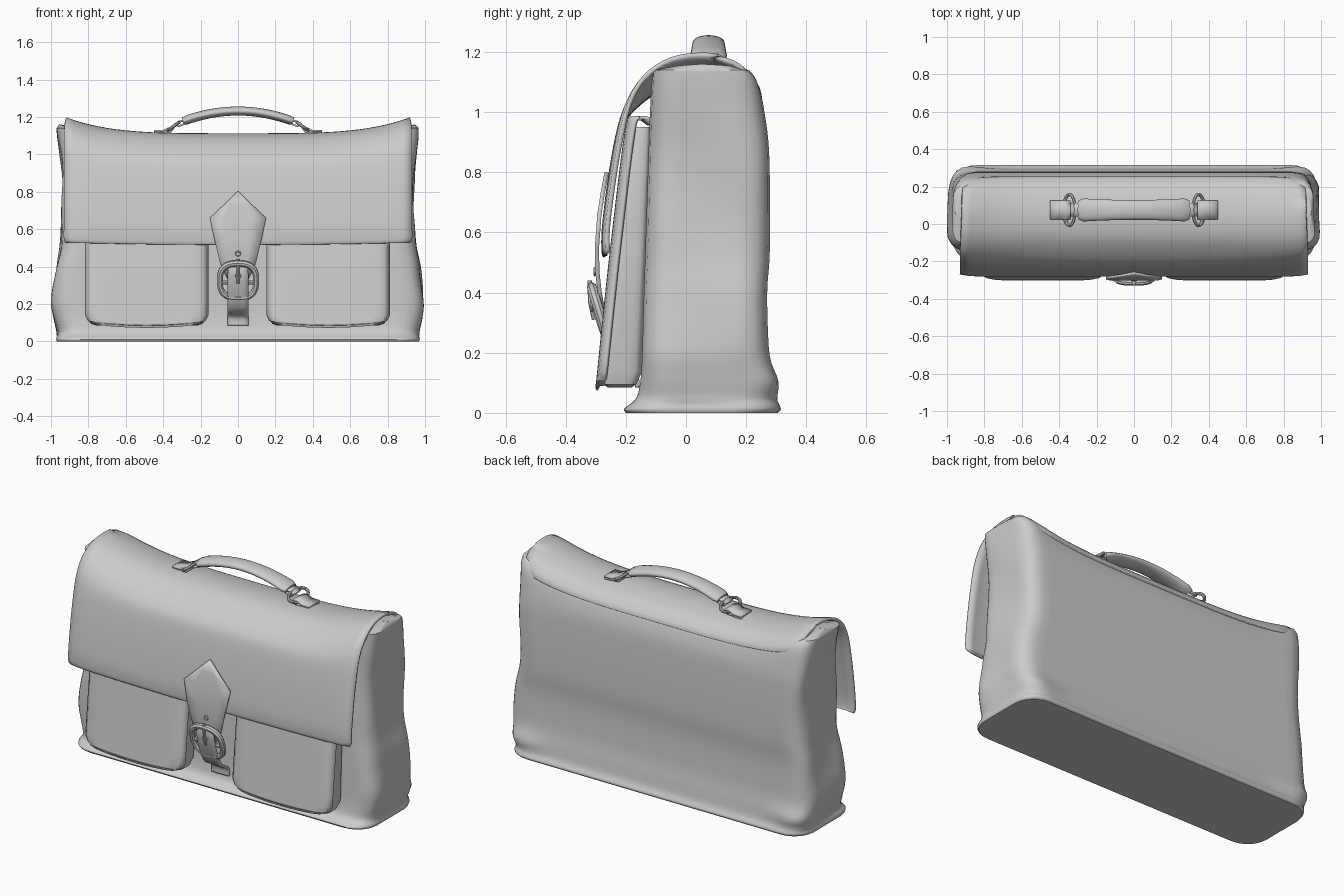
import bpy, bmesh, math
from mathutils import Vector

if "Cube" in bpy.data.objects:
    bpy.data.objects.remove(bpy.data.objects["Cube"])


def make(name, verts, faces, thick=0, angle=40):
    me = bpy.data.meshes.new(name)
    me.from_pydata([tuple(v) for v in verts], [], faces)
    bm = bmesh.new()
    bm.from_mesh(me)
    bmesh.ops.recalc_face_normals(bm, faces=bm.faces)
    bm.to_mesh(me)
    bm.free()
    ob = bpy.data.objects.new(name, me)
    bpy.context.collection.objects.link(ob)
    if thick:
        m = ob.modifiers.new("thickness", 'SOLIDIFY')
        m.thickness, m.offset = thick, 0
    finish(ob, angle)
    return ob


def finish(ob, angle=40):
    bpy.ops.object.select_all(action='DESELECT')
    ob.select_set(True)
    bpy.context.view_layer.objects.active = ob
    if ob.type == 'CURVE':
        bpy.ops.object.convert(target='MESH')
    bpy.ops.object.shade_smooth_by_angle(angle=math.radians(angle))


def spline(pts, n):
    """Catmull-Rom through points of any dimension."""
    out = []
    for i in range(len(pts) - 1):
        a, b, c, d = (pts[max(0, min(len(pts) - 1, i + k))] for k in (-1, 0, 1, 2))
        for j in range(n):
            t = j / n
            out.append(tuple(0.5 * (2 * q + (r - p) * t + (2 * p - 5 * q + 4 * r - s) * t * t
                       + (3 * q - p - 3 * r + s) * t ** 3) for p, q, r, s in zip(a, b, c, d)))
    return out + [tuple(pts[-1])]


def loft(name, rings, angle=40, cap_top=True):
    n = len(rings[0])
    faces = [(i * n + j, i * n + (j + 1) % n, (i + 1) * n + (j + 1) % n, (i + 1) * n + j)
             for i in range(len(rings) - 1) for j in range(n)]
    faces.append(tuple(range(n)))
    if cap_top:
        faces.append(tuple(range((len(rings) - 1) * n, len(rings) * n)))
    return make(name, [v for r in rings for v in r], faces, 0, angle)


def sheet(name, rows, thick, angle=40):
    n = len(rows[0])
    faces = [(i * n + j, i * n + j + 1, (i + 1) * n + j + 1, (i + 1) * n + j)
             for i in range(len(rows) - 1) for j in range(n - 1)]
    return make(name, [v for r in rows for v in r], faces, thick, angle)


def tube(name, pts, radius, closed=True):
    cu = bpy.data.curves.new(name, 'CURVE')
    cu.dimensions = '3D'
    cu.bevel_depth, cu.bevel_resolution, cu.use_fill_caps = radius, 2, True
    sp = cu.splines.new('POLY')
    sp.points.add(len(pts) - 1)
    for p, q in zip(sp.points, pts):
        p.co = (*q, 1)
    sp.use_cyclic_u = closed
    ob = bpy.data.objects.new(name, cu)
    bpy.context.collection.objects.link(ob)
    finish(ob)


def rounded_ring(z, hx, yf, yb, r, cx=0, nx=40, ny=12):
    hy, cy = (yb - yf) / 2, (yb + yf) / 2
    r = min(r, hy)
    sq = [(-1 + 2 * i / nx, -1) for i in range(nx)] + [(1, -1 + 2 * i / ny) for i in range(ny)]
    sq += [(-a, -b) for a, b in sq]
    out = []
    for u, v in sq:
        p = Vector((u * hx, v * hy))
        c = Vector((max(-hx + r, min(hx - r, p.x)), max(-hy + r, min(hy - r, p.y))))
        d = p - c
        if d.length > r:
            d = d.normalized() * r
        out.append((cx + c.x + d.x, cy + c.y + d.y, z))
    return out


def sag(x, y, z):
    """The top of the bag droops between its two ends."""
    w = max(0, min(1, (z - 0.9) / 0.25))
    w = w * w * (3 - 2 * w)
    return (x, y, z - 0.085 * w * (1 - min(1, abs(x) / 0.92) ** 4))


def crumple(x, y, z):
    """Soft leather wrinkles on the ends and rear lower corners."""
    if abs(x) > 0.85 and z > 0.03:
        x *= 1 + 0.006 * math.sin(13 * z + 10 * y + x)
    if y > 0.1 and abs(x) > 0.7:
        y += 0.03 * math.exp(-((z - 0.1) / 0.05) ** 2) * (abs(x) - 0.7) / 0.3
    return sag(x, y, z)


# main bag body: z, half width, front y, back y, corner radius
profile = [(0, .968, -.20, .305, .13), (.015, .972, -.205, .315, .13), (.05, .965, -.165, .298, .11),
           (.12, .98, -.15, .288, .10), (.22, .994, -.145, .275, .10), (.4, .972, -.14, .27, .09),
           (.55, .945, -.135, .279, .09), (.85, .94, -.125, .277, .08), (1.0, .95, -.12, .262, .08),
           (1.1, .962, -.115, .243, .08), (1.14, .965, -.11, .215, .07)]
levels = spline(profile, 4) + [(1.155, .955, -.04, .16, .06), (1.16, .95, .055, .0552, .01)]
loft("bag_body", [[crumple(*p) for p in rounded_ring(*lv)] for lv in levels], 40, False)

# main flap over the top: y, z, half width
flap = spline([(.246, 1.085, .90), (.235, 1.12, .91), (.185, 1.165, .92), (.06, 1.19, .92), (-.06, 1.175, .925),
               (-.15, 1.115, .93), (-.203, 1.02, .93), (-.235, .88, .93), (-.256, .75, .93),
               (-.272, .62, .93), (-.273, .55, .93), (-.268, .532, .92)], 4)
rows = []
for y, z, w in flap:
    row = []
    for i in range(41):
        u = -1 + i / 20
        drop = 0.012 * (1 - u * u) if z < .7 else 0
        row.append(sag(u * w, y + 0.012 * abs(u) ** 20 * (-2.5 if y > .1 else 1), z - drop))
    rows.append(row)
sheet("main_flap", rows, .016)

# front pockets, each with its own thin cover
cover = spline([(-.125, .96), (-.15, .978), (-.175, .978), (-.198, .935), (-.246, .55), (-.29, .14),
                (-.295, .105)], 6)
for side, cx in (("left", -.488), ("right", .482)):
    loft(side + "_pocket", [rounded_ring(*lv, cx, 16, 6) for lv in (
        (.085, .27, -.26, -.18, .03), (.095, .30, -.278, -.165, .03), (.14, .312, -.278, -.145, .03),
        (.55, .312, -.236, -.13, .03), (.92, .312, -.19, -.115, .03), (.95, .305, -.178, -.115, .03))])
    rows = []
    for y, z in cover:
        t = max(0, (.15 - z) / .05)
        w = .327 - .045 * (1 - math.sqrt(max(0, 1 - min(1, t) ** 2)))
        low = max(0, min(1, (.3 - z) / .2))
        rows.append([(cx + u * w, y + .025 * abs(u) ** 16, z - .018 * low * (1 - u * u))
                     for u in (-1 + i / 12 for i in range(25))])
    sheet(side + "_pocket_cover", rows, .012)

# closing strap: y, z, half width
def strap(name, pts, n, thick):
    sheet(name, [[(w * u, y, z) for u in (-1, -.5, 0, .5, 1)] for y, z, w in
                 (spline(pts, n) if n else pts)], thick)


strap("pointed_strap", [(-.264, .80, .004), (-.277, .73, .075), (-.288, .66, .15), (-.296, .55, .127),
                        (-.295, .47, .108), (-.287, .40, .09), (-.274, .33, .055)], 0, .014)
strap("lower_strap", [(-.302, .42, .05), (-.305, .36, .055), (-.28, .27, .055), (-.235, .18, .055),
                      (-.17, .135, .055), (-.162, .085, .055)], 4, .014)

# buckle: tilted frame, cross bar, prong and eyelets
def buckle_pt(x, z):
    return (x, -.285 - (z - .325) * .3, z)


frame = []
for i in range(40):
    a = math.tau * i / 40
    c, s = math.cos(a), math.sin(a)
    frame.append(buckle_pt(.097 * math.copysign(abs(c) ** .75, c), .325 + .092 * math.copysign(abs(s) ** .75, s)))
tube("buckle_frame", frame, .017)
tube("buckle_bar", [buckle_pt(-.095, .315), buckle_pt(.095, .315)], .011, False)
tube("buckle_prong", [(0, -.305, .31), (0, -.318, .37), (0, -.32, .44)], .008, False)
for z, y in ((.47, -.303), (.35, -.313)):
    tube("strap_eyelet", [(.012 * math.cos(k * math.tau / 12), y, z + .012 * math.sin(k * math.tau / 12))
                          for k in range(12)], .004)

# carrying handle grip
rings = []
for i in range(25):
    u = -1 + i / 12
    k = .8 if abs(u) == 1 else 1
    hw = (.053 + .01 * u * u) * k
    rings.append([(.295 * u + .006 * math.sin(a) * u, .075 + hw * math.cos(a),
                   1.232 - .055 * u * u + .024 * k * math.sin(a))
                  for a in (math.tau * j / 20 for j in range(20))])
loft("handle_grip", rings, 50)

# handle rings, loops and anchor tabs on both sides
for s, side in ((-1, "left"), (1, "right")):
    tube(side + "_handle_ring", [(s * (.345 + .03 * math.cos(a)), .075 + .083 * math.sin(a),
                                  1.15 - .022 * math.cos(a))
                                 for a in (math.tau * k / 28 for k in range(28))], .009)
    for part, path, hw in (("loop", [(.27, 1.18), (.31, 1.178), (.335, 1.165), (.32, 1.15), (.28, 1.165)], .036),
                           ("tab", [(.45, 1.125), (.40, 1.126), (.37, 1.14), (.345, 1.138), (.36, 1.12),
                                    (.45, 1.114)], .05)):
        sheet(side + "_handle_" + part, [[(s * x, .075 + hw * v, z) for v in (-1, 0, 1)] for x, z in path], .01)
